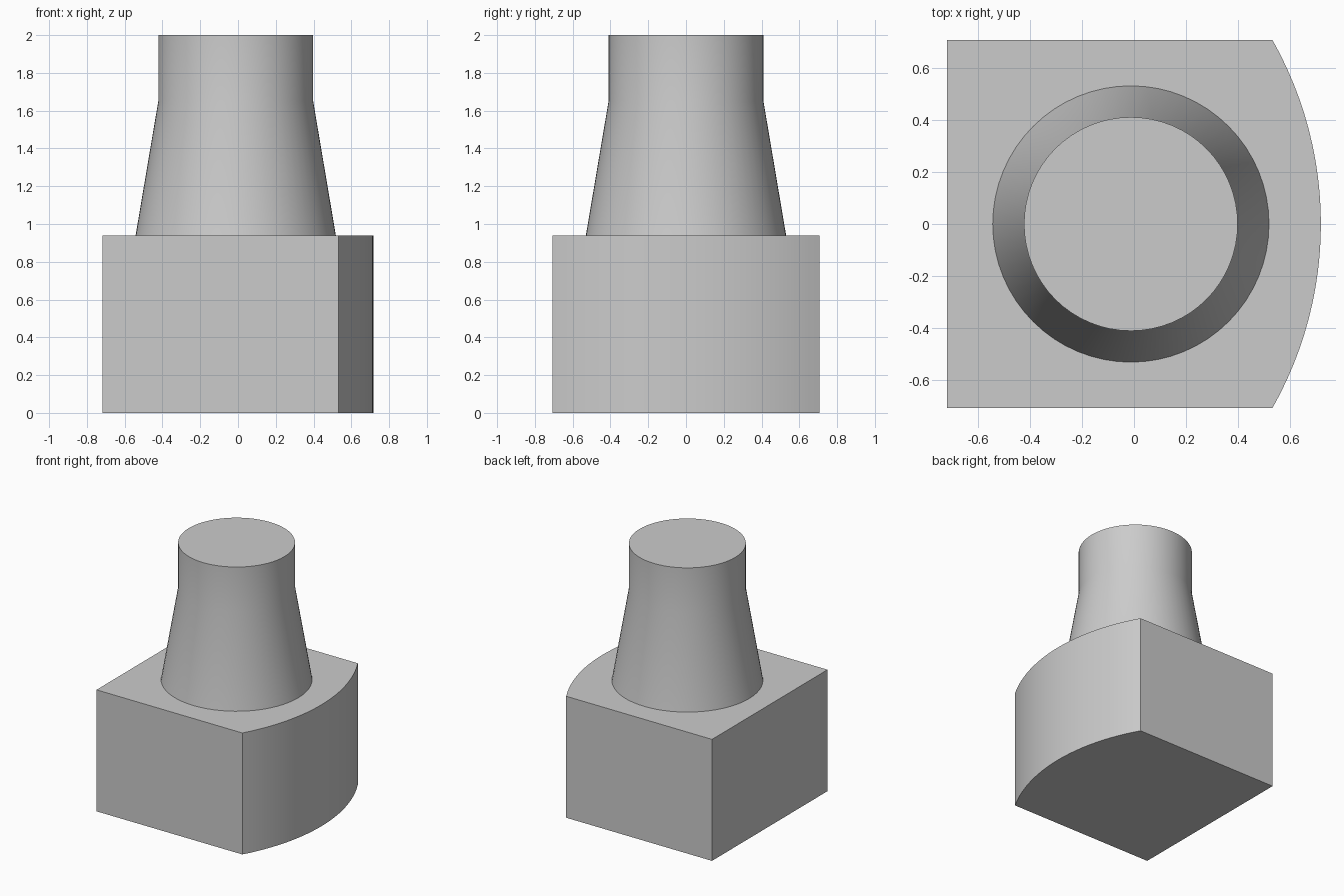
import bpy, bmesh
from math import sin, cos, asin, pi, radians

if "Cube" in bpy.data.objects:
    bpy.data.objects.remove(bpy.data.objects["Cube"])

grey = bpy.data.materials.new("plain grey")
grey.use_nodes = True
colour = (0.6, 0.6, 0.6, 1)
grey.diffuse_color = colour
grey.node_tree.nodes["Principled BSDF"].inputs["Base Color"].default_value = colour


def loft(name, rings):
    """Skin matching rings of points and close both ends."""
    bm = bmesh.new()
    loops = [[bm.verts.new(p) for p in ring] for ring in rings]
    for low, high in zip(loops, loops[1:]):
        for i in range(len(low)):
            j = (i + 1) % len(low)
            bm.faces.new((low[i], low[j], high[j], high[i]))
    bm.faces.new(loops[0][::-1])
    bm.faces.new(loops[-1])
    mesh = bpy.data.meshes.new(name)
    bm.to_mesh(mesh)
    bm.free()
    mesh.materials.append(grey)
    obj = bpy.data.objects.new(name, mesh)
    bpy.context.collection.objects.link(obj)
    bpy.ops.object.select_all(action="DESELECT")
    obj.select_set(True)
    bpy.context.view_layer.objects.active = obj
    bpy.ops.object.shade_smooth_by_angle(angle=radians(30))
    return obj


# Base block: square sides with one bowed side towards +x
back, half_width, height = -0.717, 0.706, 0.94
radius, steps = 1.434, 24
sweep = asin(half_width / radius)
angles = [sweep * (2 * i / steps - 1) for i in range(steps + 1)]
outline = [(back, half_width), (back, -half_width)]
outline += [(back + radius * cos(a), radius * sin(a)) for a in angles]
loft("base_block", [[(x, y, z) for x, y in outline] for z in (0, height)])

# Neck: tapered column with a straight upper collar
sides, centre = 64, -0.012
profile = [(0.53, height), (0.41, 1.65), (0.41, 2)]
loft("tapered_neck", [[(centre + r * cos(2 * pi * i / sides),
                        r * sin(2 * pi * i / sides), z)
                       for i in range(sides)] for r, z in profile])
